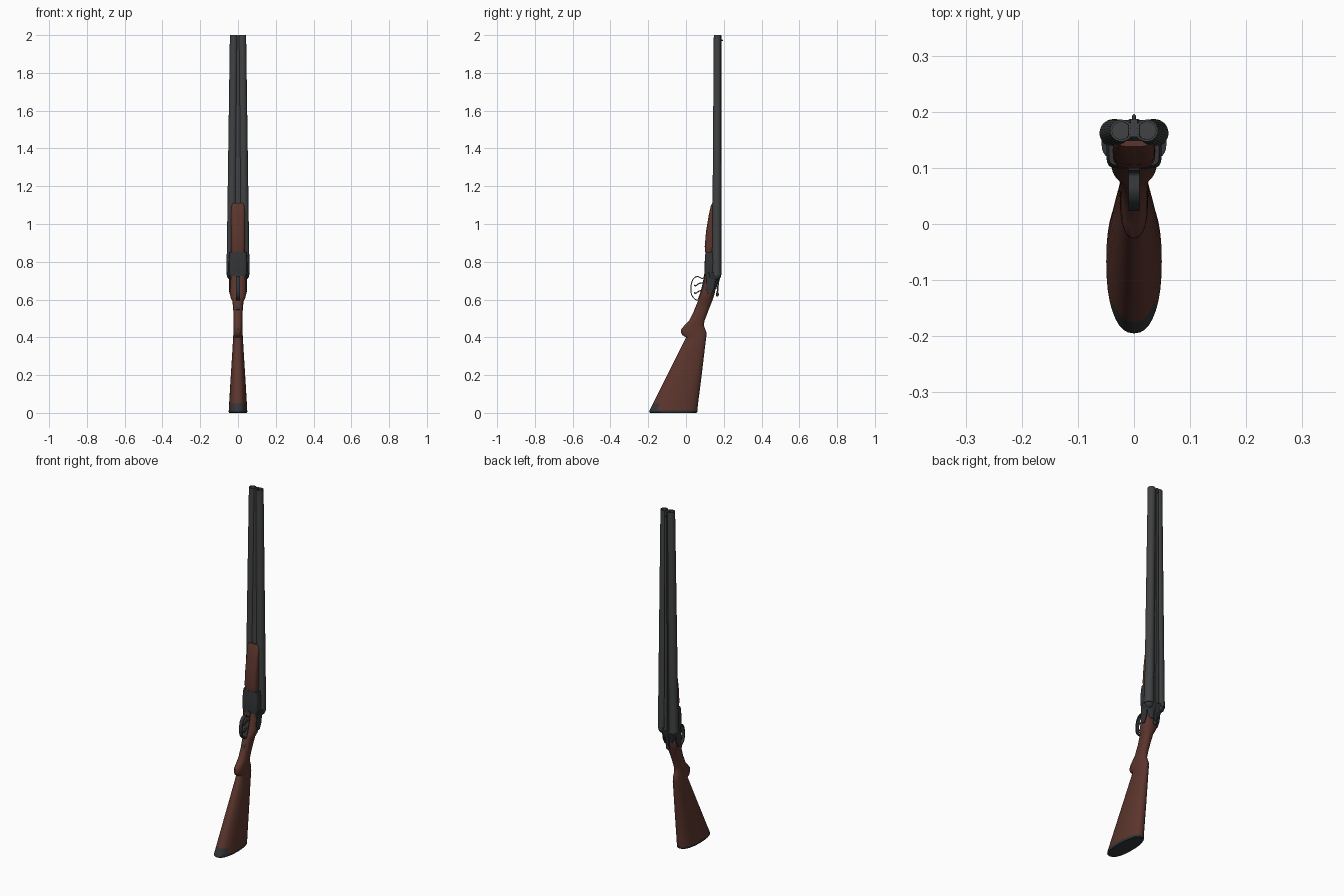
import bpy, bmesh, math
from mathutils import Vector


def mat(name, rgb):
    m = bpy.data.materials.new(name)
    m.diffuse_color = (*rgb, 1)
    return m


STEEL = mat("barrel steel", (0.052, 0.054, 0.056))
DARK = mat("dark metal", (0.032, 0.035, 0.038))
WOOD = mat("walnut wood", (0.105, 0.036, 0.026))


def finish(name, bm, mats, angle=35):
    bmesh.ops.recalc_face_normals(bm, faces=bm.faces)
    me = bpy.data.meshes.new(name)
    bm.to_mesh(me)
    bm.free()
    for m in mats:
        me.materials.append(m)
    ob = bpy.data.objects.new(name, me)
    bpy.context.collection.objects.link(ob)
    bpy.ops.object.select_all(action='DESELECT')
    ob.select_set(True)
    bpy.context.view_layer.objects.active = ob
    bpy.ops.object.shade_smooth_by_angle(angle=math.radians(angle))
    return ob


def loft(name, sections, mats, n=2.0, seg=28, cx=0, rule=None):
    """Skin of superellipse sections: (z, y front, y back, half width[, x centre])."""
    bm = bmesh.new()
    rings = []
    for s in sections:
        z, y0, y1, hw = s[:4]
        x0 = s[4] if len(s) > 4 else cx
        ring = []
        for i in range(seg):
            a = 2 * math.pi * i / seg
            c, d = math.cos(a), math.sin(a)
            x = math.copysign(abs(c) ** (2 / n), c) * hw
            y = math.copysign(abs(d) ** (2 / n), d) * (y1 - y0) / 2
            ring.append(bm.verts.new((x0 + x, (y0 + y1) / 2 + y, z)))
        rings.append(ring)
    for a, b in zip(rings, rings[1:]):
        for i in range(seg):
            j = (i + 1) % seg
            bm.faces.new((a[i], a[j], b[j], b[i]))
    bm.faces.new(rings[0])
    bm.faces.new(rings[-1])
    if rule:
        for f in bm.faces:
            f.material_index = rule(f.calc_center_median())
    return finish(name, bm, mats)


def ribbon(name, path, hw, thick, m, steps=6):
    """Flat strap swept along a smooth (y, z) path."""
    pts = [Vector(p) for p in path]
    ext = [2 * pts[0] - pts[1]] + pts + [2 * pts[-1] - pts[-2]]
    line = []
    for p0, p1, p2, p3 in zip(ext, ext[1:], ext[2:], ext[3:]):
        for k in range(steps):
            t = k / steps
            line.append(0.5 * (2 * p1 + (p2 - p0) * t + (2 * p0 - 5 * p1 + 4 * p2 - p3) * t * t
                               + (3 * p1 - p0 - 3 * p2 + p3) * t ** 3))
    line.append(pts[-1])
    bm = bmesh.new()
    prev = None
    for i, p in enumerate(line):
        d = (line[min(i + 1, len(line) - 1)] - line[max(i - 1, 0)]).normalized()
        o = Vector((-d.y, d.x)) * thick / 2
        ring = [bm.verts.new((x, q.x, q.y)) for x, q in
                ((-hw, p - o), (hw, p - o), (hw, p + o), (-hw, p + o))]
        if prev:
            for k in range(4):
                bm.faces.new((prev[k], prev[(k + 1) % 4], ring[(k + 1) % 4], ring[k]))
        else:
            bm.faces.new(ring)
        prev = ring
    bm.faces.new(prev)
    return finish(name, bm, [m])


def ball(name, loc, scale, m):
    bm = bmesh.new()
    bmesh.ops.create_uvsphere(bm, u_segments=16, v_segments=10, radius=1)
    for v in bm.verts:
        v.co = Vector((v.co.x * scale[0], v.co.y * scale[1], v.co.z * scale[2])) + Vector(loc)
    return finish(name, bm, [m])


# Stock with comb, pistol grip and wrist; the toe is capped in dark metal
loft("stock", [
    (0.012, -0.194, 0.060, 0.049), (0.05, -0.175, 0.064, 0.047), (0.2, -0.100, 0.083, 0.038),
    (0.36, -0.020, 0.102, 0.028), (0.40, 0.000, 0.107, 0.026), (0.412, -0.020, 0.108, 0.025),
    (0.425, -0.026, 0.109, 0.025), (0.445, -0.025, 0.101, 0.024), (0.465, -0.006, 0.094, 0.024),
    (0.49, 0.018, 0.099, 0.024), (0.54, 0.042, 0.118, 0.025), (0.59, 0.062, 0.138, 0.029),
    (0.612, 0.070, 0.146, 0.040), (0.64, 0.081, 0.154, 0.043), (0.69, 0.094, 0.160, 0.044),
    (0.735, 0.100, 0.165, 0.045)], [WOOD, DARK], n=2.3, seg=36,
    rule=lambda c: int(c.z < 0.05 and c.y < -0.15))
loft("butt_plate", [(0.0, -0.190, 0.055, 0.046), (0.004, -0.195, 0.06, 0.049),
                    (0.013, -0.194, 0.061, 0.0495)], [DARK], n=2.3, seg=36)

# Receiver: action body under the barrels, standing breech and side plates
loft("receiver", [(0.725, 0.100, 0.160, 0.043), (0.745, 0.098, 0.165, 0.049),
                  (0.80, 0.099, 0.165, 0.049), (0.852, 0.103, 0.160, 0.045)], [DARK], n=5, seg=32)
loft("standing_breech", [(0.655, 0.135, 0.160, 0.022), (0.69, 0.125, 0.168, 0.040),
                         (0.715, 0.115, 0.180, 0.052), (0.742, 0.110, 0.186, 0.058)],
     [DARK], n=3, seg=32)
for s, side in ((-1, "left"), (1, "right")):
    loft(f"side_plate_{side}", [(0.63, 0.115, 0.135, 0.004), (0.66, 0.105, 0.15, 0.005),
                                (0.735, 0.108, 0.162, 0.006)], [DARK], n=3, seg=16, cx=s * 0.042)
    ball(f"fence_{side}", (s * 0.034, 0.162, 0.728), (0.024, 0.023, 0.026), DARK)
    # Barrel with hollow muzzle
    b, t = s * 0.036, s * 0.0225
    loft(f"barrel_{side}", [
        (0.73, 0.137, 0.187, 0.0255, b), (0.90, 0.139, 0.187, 0.0245, s * 0.034),
        (2.0, 0.147, 0.186, 0.0205, t), (2.0, 0.151, 0.182, 0.0165, t),
        (1.9, 0.151, 0.182, 0.0165, s * 0.0236)], [STEEL], seg=28)

# Ribs joining the barrels
loft("barrel_web", [(0.735, 0.145, 0.178, 0.022), (1.998, 0.155, 0.178, 0.010)], [STEEL], n=8, seg=16)
loft("sighting_rib", [(0.735, 0.172, 0.187, 0.010), (1.998, 0.174, 0.187, 0.006)],
     [STEEL], n=8, seg=16)
ball("front_sight", (0, 0.189, 1.972), (0.004, 0.007, 0.004), DARK)

# Fore-end
loft("fore_end", [
    (0.842, 0.112, 0.150, 0.028), (0.852, 0.102, 0.152, 0.036), (0.88, 0.099, 0.155, 0.038),
    (0.96, 0.106, 0.157, 0.038), (1.04, 0.119, 0.158, 0.037), (1.095, 0.131, 0.160, 0.035),
    (1.11, 0.138, 0.160, 0.031)], [WOOD], n=3, seg=32)

# Trigger guard, trigger plate and two triggers
ribbon("trigger_guard", [(0.105, 0.735), (0.088, 0.712), (0.060, 0.722), (0.036, 0.705),
                         (0.026, 0.665), (0.030, 0.625), (0.050, 0.600), (0.068, 0.596),
                         (0.060, 0.575), (0.046, 0.545)], 0.010, 0.005, DARK)
ribbon("trigger_plate", [(0.099, 0.735), (0.092, 0.69), (0.080, 0.642), (0.066, 0.602)],
       0.010, 0.006, DARK)
for name, z in (("front_trigger", 0.685), ("rear_trigger", 0.645)):
    ribbon(name, [(0.095, z + 0.005), (0.070, z), (0.052, z - 0.012), (0.042, z - 0.008)],
           0.004, 0.006, DARK)

# Opening lever and safety behind the breech
ribbon("top_lever", [(0.180, 0.73), (0.172, 0.695), (0.168, 0.66), (0.166, 0.632)], 0.008, 0.008, DARK)
ball("lever_thumb_piece", (0, 0.166, 0.628), (0.012, 0.008, 0.012), DARK)
